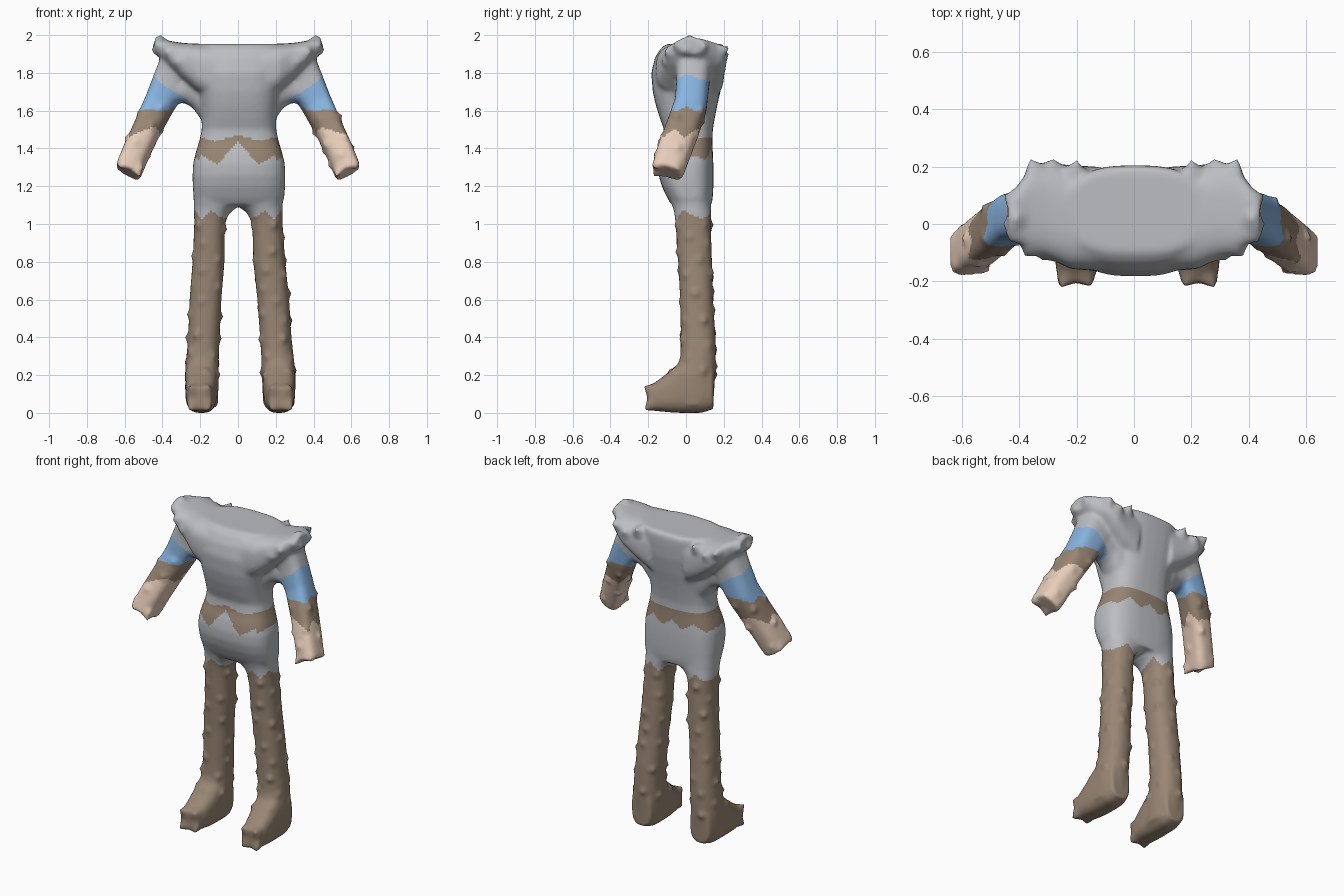
import bpy, bmesh, math, random
from mathutils import Vector

random.seed(4)
if "Cube" in bpy.data.objects:
    bpy.data.objects.remove(bpy.data.objects["Cube"], do_unlink=True)


def material(name, rgb):
    m = bpy.data.materials.new(name)
    m.use_nodes = True
    m.diffuse_color = (*rgb, 1)
    m.node_tree.nodes["Principled BSDF"].inputs["Base Color"].default_value = (*rgb, 1)
    return m


GREY, BLUE, BROWN, SKIN = range(4)
palette = [material("grey cloth", (0.50, 0.51, 0.54)),
           material("blue sleeve", (0.25, 0.46, 0.75)),
           material("brown leather", (0.32, 0.24, 0.175)),
           material("pale skin", (0.84, 0.64, 0.51))]


def power(c, e):
    return math.copysign(abs(c) ** e, c)


def loft(bm, rings, square=2.5, sides=32):
    """Skin a closed tube through (centre, half axis, half axis) rings."""
    loops = []
    for c, u, v in rings:
        loop = []
        for i in range(sides):
            a = math.tau * i / sides
            p = Vector(c) + Vector(u) * power(math.cos(a), 2 / square) \
                + Vector(v) * power(math.sin(a), 2 / square)
            loop.append(bm.verts.new(p))
        loops.append(loop)
    for a, b in zip(loops, loops[1:]):
        for i in range(sides):
            j = (i + 1) % sides
            bm.faces.new((a[i], a[j], b[j], b[i]))
    bm.faces.new(loops[0][::-1])
    bm.faces.new(loops[-1])


def upright(z, x0, x1, y0, y1):
    return (((x0 + x1) / 2, (y0 + y1) / 2, z), ((x1 - x0) / 2, 0, 0), (0, (y1 - y0) / 2, 0))


def sideways(s, x, y0, y1, z0, z1):
    return ((s * x, (y0 + y1) / 2, (z0 + z1) / 2), (0, (y1 - y0) / 2, 0), (0, 0, (z1 - z0) / 2))


def lengthways(s, y, x0, x1, z0, z1):
    return ((s * (x0 + x1) / 2 + SWAY, y, (z0 + z1) / 2),
            ((x1 - x0) / 2, 0, 0), (0, 0, (z1 - z0) / 2))


SWAY = 0.012  # the legs stand slightly to the left
bm = bmesh.new()

# Torso and hips: height, half width, front, back
torso = [(1.1, .228, -.075, .135), (1.14, .24, -.1, .142), (1.2, .245, -.128, .145),
         (1.26, .246, -.145, .146), (1.32, .243, -.148, .145), (1.38, .229, -.138, .142),
         (1.44, .21, -.12, .14), (1.5, .197, -.116, .142), (1.56, .197, -.138, .152),
         (1.63, .203, -.16, .166), (1.7, .215, -.176, .182), (1.8, .23, -.184, .2),
         (1.88, .24, -.165, .205), (1.93, .24, -.135, .205), (1.955, .24, -.1, .195)]
loft(bm, [upright(z, .005 - w, .005 + w, f, b) for z, w, f, b in torso], 2.8)

for s in (-1, 1):
    # Shoulder flare: distance out, front, back, bottom, top
    flare = [(.12, -.165, .2, 1.64, 1.953), (.22, -.157, .205, 1.7, 1.955),
             (.3, -.12, .215, 1.77, 1.96), (.36, -.105, .2, 1.83, 1.97),
             (.41, -.06, .13, 1.88, 1.985), (.44, -.04, .09, 1.9, 1.985)]
    loft(bm, [sideways(s, *r) for r in flare], 3)

    # Armpit web, shallower than the chest
    web = [(.14, -.08, .13, 1.5, 1.85), (.2, -.065, .125, 1.56, 1.85),
           (.24, -.055, .12, 1.615, 1.85), (.28, -.05, .12, 1.64, 1.82),
           (.33, -.045, .11, 1.64, 1.78)]
    loft(bm, [sideways(s, *r) for r in web], 2.3)

    # Arm: centre, half thickness, half depth
    arm = [(.3, .04, 1.86, .11, .1), (.365, .035, 1.74, .093, .09), (.42, .025, 1.63, .081, .088),
           (.484, -.02, 1.5, .074, .09), (.54, -.065, 1.38, .073, .09), (.583, -.1, 1.275, .072, .085)]
    loft(bm, [((s * x, y, z), (s * t * .88, 0, t * .47), (0, d * .95, -d * .3))
              for x, y, z, t, d in arm], 3)

    # Leg: height, inner, outer, front, back
    leg = [(.04, .12, .285, -.08, .145), (.2, .113, .294, -.06, .155), (.3, .112, .284, -.03, .158),
           (.4, .107, .274, -.028, .157), (.6, .095, .264, -.031, .143), (.8, .076, .246, -.042, .138),
           (.95, .074, .236, -.052, .133), (1.02, .066, .234, -.057, .133),
           (1.06, .045, .235, -.062, .133), (1.09, .005, .235, -.07, .133), (1.18, 0, .238, -.1, .13)]
    loft(bm, [upright(z, *sorted((s * i + SWAY * (1.2 - z), s * o + SWAY * (1.2 - z))), f, b)
              for z, i, o, f, b in leg], 2.3)

    # Foot: position, inner, outer, bottom, top
    foot = [(-.205, .155, .275, .015, .135), (-.15, .138, .285, .01, .172),
            (-.08, .125, .29, .003, .225), (-.02, .12, .292, 0, .28),
            (.08, .12, .29, 0, .3), (.145, .14, .272, .02, .24)]
    loft(bm, [lengthways(s, *r) for r in foot], 3)

bmesh.ops.recalc_face_normals(bm, faces=bm.faces)
mesh = bpy.data.meshes.new("clothed_body")
bm.to_mesh(mesh)
bm.free()
body = bpy.data.objects.new("clothed_body", mesh)
bpy.context.collection.objects.link(body)

# Fuse the parts into one soft skin
remesh = body.modifiers.new("fuse", "REMESH")
remesh.mode = "VOXEL"
remesh.voxel_size = 0.011
soften = body.modifiers.new("soften", "SMOOTH")
soften.factor, soften.iterations = 0.5, 10
fused = bpy.data.meshes.new_from_object(body.evaluated_get(bpy.context.evaluated_depsgraph_get()))
body.modifiers.clear()
body.data = fused
bpy.data.meshes.remove(mesh)
fused.name = "clothed_body"
fused.materials.clear()
for m in palette:
    fused.materials.append(m)

bm = bmesh.new()
bm.from_mesh(fused)
bm.normal_update()


def pull(target, radius):
    """Draw the nearest surface out to a pointed tip."""
    target = Vector(target)
    near = min(bm.verts, key=lambda v: (v.co - target).length_squared).co.copy()
    shift = target - near
    for v in bm.verts:
        d = (v.co - near).length / radius
        if d < 1:
            v.co += shift * (1 - d) ** 1.5


# Pointed corners on shoulders, hands and toes
tips = [(.41, .02, 2.0), (.455, 0, 1.925), (.45, .1, 1.94), (.36, .225, 1.93), (.2, .222, 1.94),
        (.28, .225, 1.9), (.38, -.11, 1.91), (.32, -.125, 1.86), (.43, -.06, 1.95),
        (.64, -.05, 1.31), (.625, -.165, 1.3), (.52, -.17, 1.255), (.535, -.04, 1.24),
        (.165, -.215, .14), (.265, -.22, .14), (.27, -.215, .02), (.165, -.21, .02)]
for x, y, z in tips:
    for s in (-1, 1):
        pull((s * x + (SWAY if z < 1 else 0), y, z), .05)

# Small ragged tufts on trousers and forearms
spots = []
order = list(bm.verts)
random.shuffle(order)
for v in order:
    ragged = .2 < v.co.z < 1.0 or (abs(v.co.x) > .4 and 1.3 < v.co.z < 1.62)
    if ragged and all((v.co - p).length > .1 for p, n in spots):
        spots.append((v.co.copy(), v.normal.copy()))
for p, n in spots:
    pull(p + n * random.uniform(.006, .016), .04)


def zigzag(t, size):
    return size * (abs((t * 9) % 2 - 1) - .5)


def colour(c):
    x, y, z = abs(c.x), c.y, c.z
    # Sleeve, cuff and hand
    if x > .27 and 1.2 < z < 1.8:
        if z < 1.49 + zigzag(y * 2 + x, .05) - (x - .5) * .1:
            return SKIN
        if z < 1.61 + zigzag(y * 2, .025):
            return BROWN
        return BLUE if z < 1.735 + zigzag(y * 1.5, .03) + (x - .38) * .7 else GREY
    # Trousers
    if z < 1.05 + zigzag(x * 2 + y, .05):
        return BROWN
    # Belt: pointed patches in front, a ragged band behind
    if y < 0 and x < .2:
        low = 1.44 - x * 1.15 if x < .11 else 1.315 + (x - .11) * .6
        top = 1.44 + abs(x - .12) * .25
        return BROWN if low < z < top else GREY
    return BROWN if 1.365 + zigzag(c.x * 1.6, .05) < z < 1.457 else GREY


for f in bm.faces:
    f.material_index = colour(f.calc_center_median())
    f.smooth = True

# Stand on the ground
low = min(v.co.z for v in bm.verts)
bmesh.ops.translate(bm, verts=bm.verts, vec=(0, 0, -low))
bm.to_mesh(fused)
bm.free()
